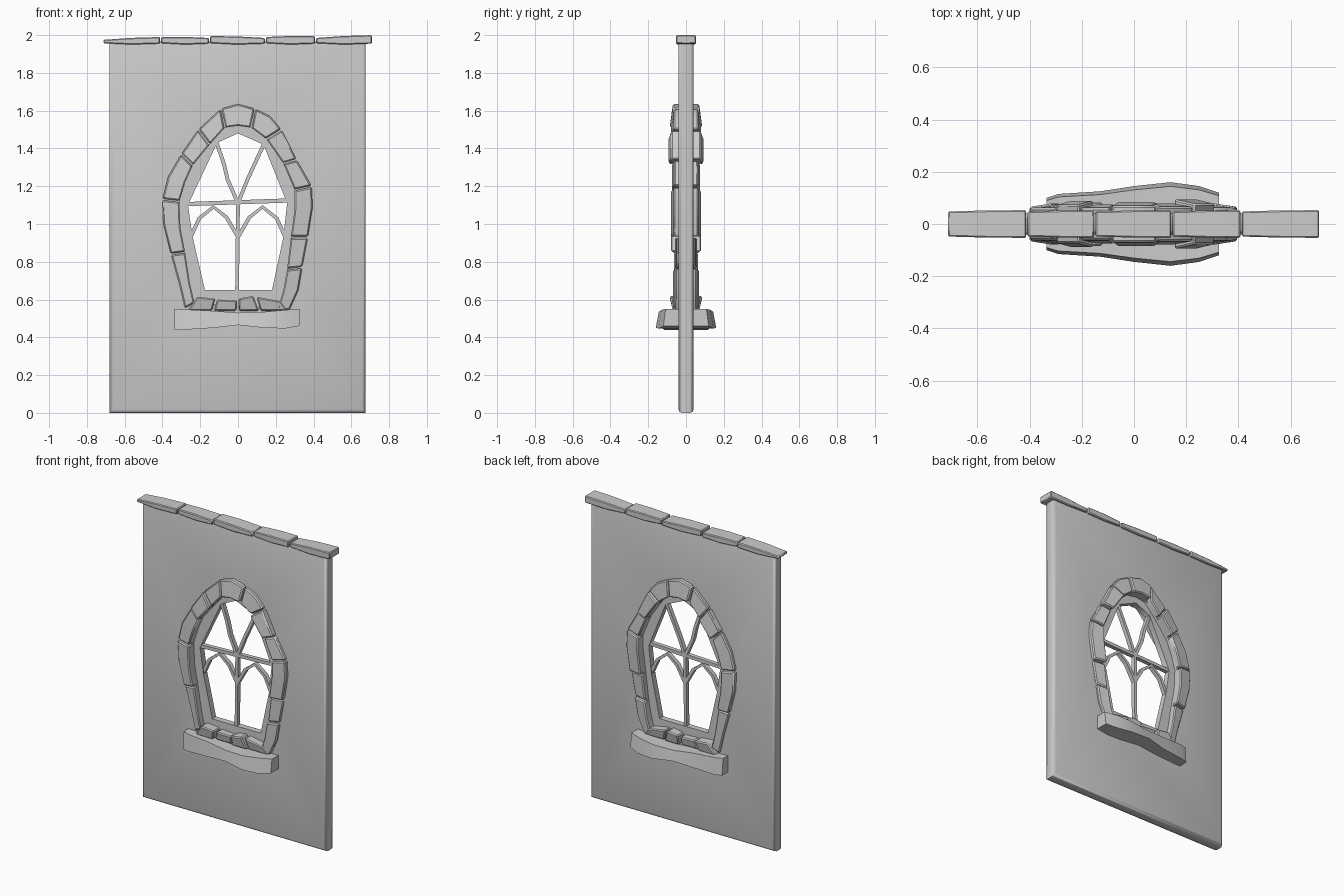
import bpy
import bmesh
import math
from mathutils import Vector

if "Cube" in bpy.data.objects:
    bpy.data.objects.remove(bpy.data.objects["Cube"], do_unlink=True)

stone = bpy.data.materials.new("plain grey stone")
stone.use_nodes = True
GREY = (0.6, 0.6, 0.6, 1)
stone.diffuse_color = GREY
stone.node_tree.nodes["Principled BSDF"].inputs["Base Color"].default_value = GREY


def finish(name, bm, bevel=0, angle=35):
    """Turn a bmesh into a named, shaded object."""
    bmesh.ops.recalc_face_normals(bm, faces=bm.faces)
    mesh = bpy.data.meshes.new(name)
    bm.to_mesh(mesh)
    bm.free()
    mesh.materials.append(stone)
    obj = bpy.data.objects.new(name, mesh)
    bpy.context.collection.objects.link(obj)
    bpy.ops.object.select_all(action="DESELECT")
    obj.select_set(True)
    bpy.context.view_layer.objects.active = obj
    if bevel:
        mod = obj.modifiers.new("worn edges", "BEVEL")
        mod.width = bevel
        mod.segments = 1
        mod.limit_method = "ANGLE"
        mod.angle_limit = math.radians(40)
        bpy.ops.object.modifier_apply(modifier=mod.name)
    bpy.ops.object.shade_smooth_by_angle(angle=math.radians(angle))
    return obj


def loft(name, rings, bevel=0):
    """Skin a row of four-cornered sections and cap both ends."""
    bm = bmesh.new()
    rows = [[bm.verts.new(p) for p in ring] for ring in rings]
    for a, b in zip(rows, rows[1:]):
        for i in range(4):
            j = (i + 1) % 4
            bm.faces.new((a[i], a[j], b[j], b[i]))
    bm.faces.new(rows[0])
    bm.faces.new(rows[-1])
    return finish(name, bm, bevel)


def holed_panel(name, outer, inner, depth, round_x=None):
    """Upright panel with an opening, centred on y = 0."""
    bm = bmesh.new()
    edges = []
    for outline in (outer, inner):
        vs = [bm.verts.new((x, -depth, z)) for x, z in outline]
        edges += [bm.edges.new((v, vs[i - 1])) for i, v in enumerate(vs)]
    bmesh.ops.triangle_fill(bm, use_beauty=True, edges=edges)
    moved = bmesh.ops.extrude_face_region(bm, geom=bm.faces[:], use_keep_orig=True)
    verts = [g for g in moved["geom"] if isinstance(g, bmesh.types.BMVert)]
    bmesh.ops.translate(bm, verts=verts, vec=(0, 2 * depth, 0))
    if round_x:
        corners = [e for e in bm.edges
                   if all(abs(v.co.x) > round_x for v in e.verts)
                   and abs(e.verts[0].co.y - e.verts[1].co.y) < 1e-4]
        bmesh.ops.bevel(bm, geom=corners, offset=0.018, segments=2,
                        profile=0.5, affect="EDGES")
    return finish(name, bm, angle=50)


def bar(name, points, width, depth=0.014):
    """Thin glazing bar following a path in the window plane."""
    pts = [Vector((x, 0, z)) for x, z in points]
    rings = []
    for i, p in enumerate(pts):
        t = (pts[min(i + 1, len(pts) - 1)] - pts[max(i - 1, 0)]).normalized()
        n = Vector((-t.z, 0, t.x)) * width / 2
        d = Vector((0, depth, 0))
        rings.append([p - n - d, p + n - d, p + n + d, p - n + d])
    return loft(name, rings)


def stone_block(name, stations, depth):
    """Wedge of masonry; stations pair an outer and an inner point."""
    rings = []
    for ox, oz, ix, iz in stations:
        rings.append([Vector((ox, -depth * 0.82, oz)), Vector((ix, -depth, iz)),
                      Vector((ix, depth, iz)), Vector((ox, depth * 0.82, oz))])
    # pull the ends back to leave a mortar joint
    for end, near in ((0, 1), (-1, -2)):
        pulled = []
        for p, q in zip(rings[end], rings[near]):
            pulled.append(p + (q - p).normalized() * 0.004)
        rings[end] = pulled
    return loft(name, rings, 0.007)


# Surround stones, each with its depth, running from right foot to left foot
surround = [
    (0.07, [(.27, .54, .21, .55), (.32, .65, .24, .65), (.34, .77, .26, .76)]),
    (0.06, [(.34, .77, .26, .76), (.37, .93, .28, .93)]),
    (0.08, [(.37, .93, .28, .93), (.395, 1.09, .3, 1.08), (.39, 1.2, .3, 1.18)]),
    (0.075, [(.39, 1.2, .3, 1.18), (.31, 1.34, .24, 1.32)]),
    (0.095, [(.31, 1.34, .24, 1.32), (.23, 1.5, .15, 1.45)]),
    (0.08, [(.23, 1.5, .15, 1.45), (.17, 1.57, .11, 1.48), (.09, 1.61, .07, 1.51)]),
    (0.085, [(.09, 1.61, .07, 1.51), (0, 1.635, 0, 1.52), (-.09, 1.61, -.07, 1.51)]),
    (0.075, [(-.09, 1.61, -.07, 1.51), (-.21, 1.5, -.15, 1.42)]),
    (0.09, [(-.21, 1.5, -.15, 1.42), (-.3, 1.37, -.24, 1.31)]),
    (0.075, [(-.3, 1.37, -.24, 1.31), (-.37, 1.25, -.28, 1.22), (-.4, 1.13, -.31, 1.12)]),
    (0.08, [(-.4, 1.13, -.31, 1.12), (-.395, 1, -.305, .98), (-.355, .84, -.28, .85)]),
    (0.065, [(-.355, .84, -.28, .85), (-.31, .68, -.255, .69), (-.28, .55, -.23, .58)]),
]
for i, (depth, stations) in enumerate(surround):
    stone_block(f"surround_stone_{i + 1}", stations, depth)

# Short stones lying along the foot of the opening
foot = [
    (0.085, [(-.27, .54, -.22, .615), (-.135, .54, -.115, .605)]),
    (0.07, [(-.13, .54, -.115, .6), (-.005, .54, 0, .595)]),
    (0.085, [(0, .54, 0, .605), (.115, .54, .085, .62)]),
    (0.075, [(.115, .54, .095, .615), (.27, .54, .23, .59)]),
]
for i, (depth, stations) in enumerate(foot):
    stone_block(f"foot_stone_{i + 1}", stations, depth)

# Opening follows the inner edge of the surround
opening = []
for _, stations in surround:
    opening += [(s[2], s[3]) for s in stations[:-1]]
opening.append((-.23, .58))

# Wall with softened vertical corners
holed_panel("wall", [(-.68, 0), (.675, 0), (.675, 1.965), (-.68, 1.965)],
            opening, 0.04, round_x=0.6)

# Window frame and glazing bars
glass = [(.18, .65), (.24, .93), (.26, 1.11), (.135, 1.42), (0, 1.48),
         (-.11, 1.43), (-.265, 1.1), (-.24, .93), (-.175, .65)]
holed_panel("window_frame", opening, glass, 0.02)
bar("cross_bar", [(-.28, 1.105), (.28, 1.125)], 0.022)
bar("centre_bar", [(0, 1.11), (-.005, .63)], 0.02)
bar("upper_left_bar", [(0, 1.11), (-.055, 1.235), (-.075, 1.32), (-.12, 1.45)], 0.02)
bar("upper_right_bar", [(0, 1.11), (.05, 1.235), (.14, 1.43)], 0.02)
arc = [(0, .93), (.06, 1.035), (.13, 1.09), (.205, 1.03), (.255, .92)]
for side, sign in (("right", 1), ("left", -1)):
    bar(f"lower_{side}_arch", [(x * sign, z) for x, z in arc], 0.02)


def slab_ring(x, bottom, top, depth, taper):
    return [(x, -depth, bottom), (x, -depth * taper, top),
            (x, depth * taper, top), (x, depth, bottom)]


# Wavy sill passing through the wall: x, bottom, top, depth
sill = [(-.335, .44, .55, .1), (-.29, .44, .548, .115), (-.13, .45, .54, .125),
        (0, .465, .53, .145), (.14, .45, .535, .16), (.25, .447, .545, .145),
        (.325, .46, .55, .12)]
loft("window_sill", [slab_ring(*s, 0.9) for s in sill])

# Row of coping stones along the top
joints = [-.715, -.41, -.15, .145, .41, .712]
heights = [(1.975, 1.99), (1.99, 1.985), (1.995, 1.985), (1.99, 1.995), (1.985, 2)]
for i, (left, right) in enumerate(zip(joints, joints[1:])):
    h0, h1 = heights[i]
    mid = (left + right) / 2
    loft(f"coping_stone_{i + 1}",
         [slab_ring(left + 0.003, 1.957, h0, 0.048, 1),
          slab_ring(mid, 1.95, (h0 + h1) / 2 + 0.003, 0.052, 1),
          slab_ring(right - 0.003, 1.955, h1, 0.053, 1)], 0.005)
